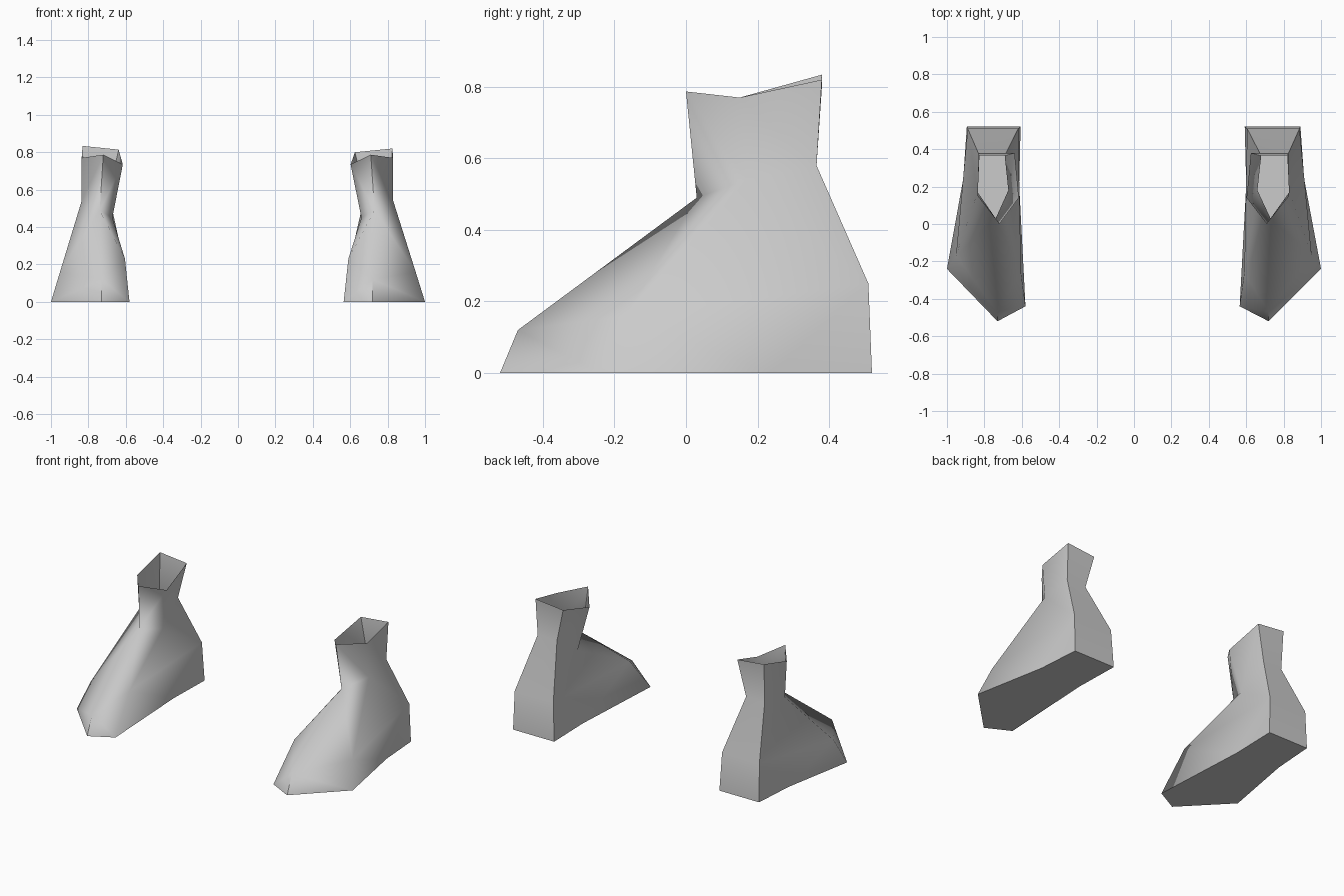
import bpy, bmesh, math

if "Cube" in bpy.data.objects:
    bpy.data.objects.remove(bpy.data.objects["Cube"])

grey = bpy.data.materials.new("light grey")
grey.diffuse_color = (0.6, 0.6, 0.6, 1)
grey.use_nodes = True
grey.node_tree.nodes["Principled BSDF"].inputs["Base Color"].default_value = grey.diffuse_color

# Cross-sections of one boot (+x side), starting at the toe and going round by the inner side
SOLE = [(0.72, -0.52, 0), (0.565, -0.44, 0), (0.60, 0.21, 0), (0.592, 0.52, 0),
        (0.89, 0.52, 0), (0.91, 0.24, 0), (1.0, -0.24, 0)]
FOOT = [(0.72, -0.47, 0.12), (0.59, -0.26, 0.23), (0.605, 0.51, 0.25),
        (0.885, 0.51, 0.25), (0.95, -0.17, 0.16)]
ANKLE = [(0.73, 0.03, 0.49), (0.66, 0.18, 0.45), (0.68, 0.365, 0.58),
         (0.82, 0.365, 0.58), (0.83, 0.17, 0.54)]
CUFF = [(0.71, 0.0, 0.787), (0.602, 0.14, 0.735), (0.625, 0.38, 0.80),
        (0.825, 0.38, 0.82), (0.83, 0.15, 0.77)]


def boot(name, side, squeeze, cuff_lift):
    bm = bmesh.new()

    def ring(points, lift=0.0):
        return [bm.verts.new((side * (1 - (1 - x) * squeeze), y,
                              z + (lift if y > 0.3 else 0))) for x, y, z in points]

    s, f, a, c = ring(SOLE), ring(FOOT), ring(ANKLE), ring(CUFF, cuff_lift)
    # Shaft and upper foot
    for lo, hi in ((f, a), (a, c)):
        for i in range(5):
            j = (i + 1) % 5
            if lo is f and i == 0:    # crease from instep to inner side
                bm.faces.new((lo[0], lo[1], hi[0]))
                bm.faces.new((lo[1], hi[1], hi[0]))
            else:
                bm.faces.new((lo[i], lo[j], hi[j], hi[i]))
    # Side wall down to the sole
    for face in ((s[0], s[1], f[0]), (s[1], f[1], f[0]), (s[1], s[2], f[1]),
                 (s[2], f[2], f[1]), (s[2], s[3], f[2]), (s[3], s[4], f[3], f[2]),
                 (s[4], s[5], f[3]), (s[5], f[4], f[3]), (s[5], s[6], f[4]),
                 (s[6], s[0], f[0], f[4])):
        bm.faces.new(face)
    # Flat sole
    bm.faces.new(s)
    bmesh.ops.recalc_face_normals(bm, faces=bm.faces)
    # An open shell needs its outside confirmed by the downward-facing sole
    bm.normal_update()
    sole = min(bm.faces, key=lambda q: q.calc_center_median().z)
    if sole.normal.z > 0:
        bmesh.ops.reverse_faces(bm, faces=bm.faces)
    mesh = bpy.data.meshes.new(name)
    bm.to_mesh(mesh)
    bm.free()
    mesh.materials.append(grey)
    ob = bpy.data.objects.new(name, mesh)
    bpy.context.collection.objects.link(ob)
    bpy.ops.object.select_all(action='DESELECT')
    ob.select_set(True)
    bpy.context.view_layer.objects.active = ob
    bpy.ops.object.shade_smooth_by_angle(angle=math.radians(60))


boot("right_boot", 1, 1.0, 0.0)
boot("left_boot", -1, 0.965, 0.014)
